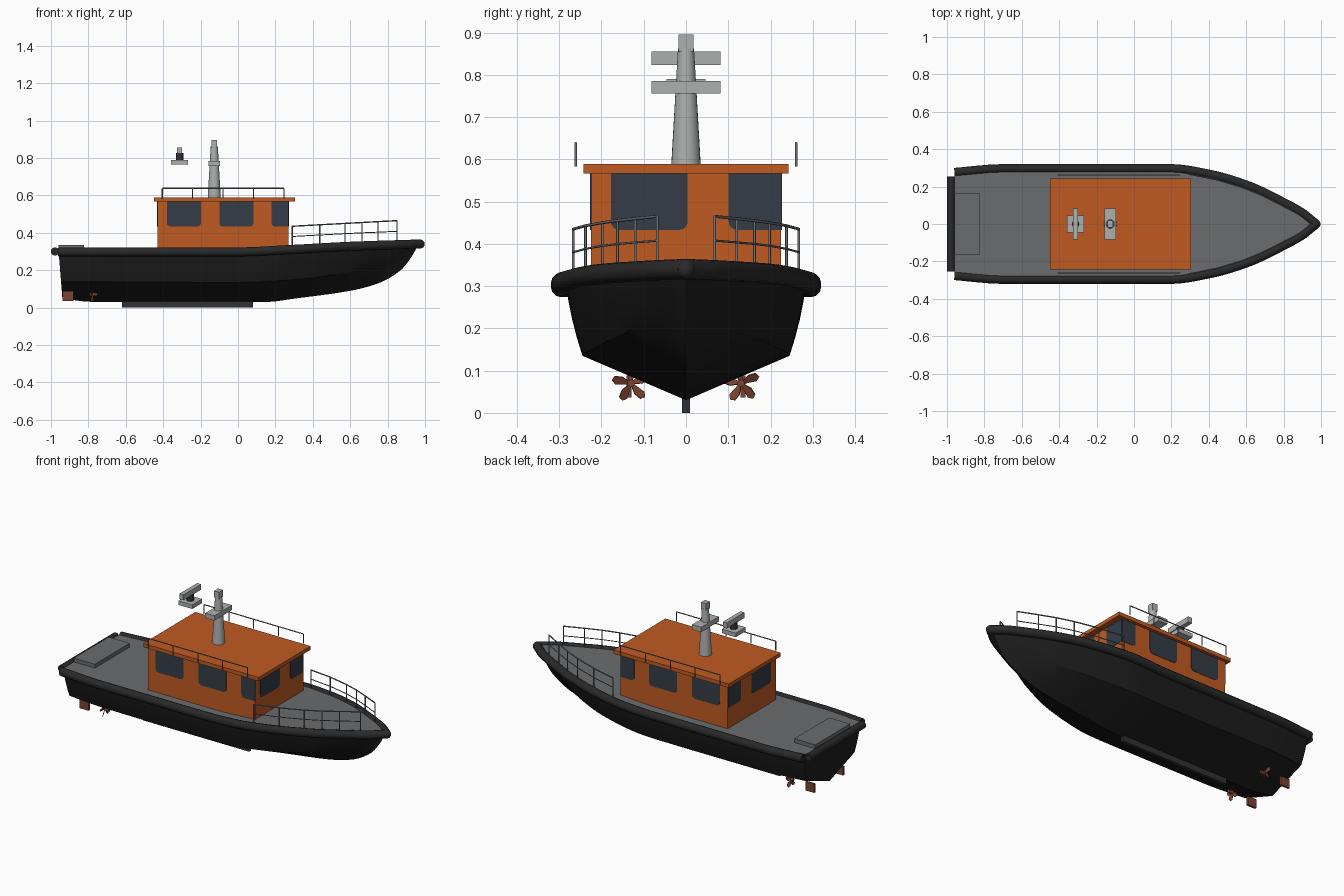
import bpy, bmesh, math
from mathutils import Vector, Matrix

old = bpy.data.objects.get("Cube")
if old:
    bpy.data.objects.remove(old, do_unlink=True)


def material(name, r, g, b):
    m = bpy.data.materials.new(name)
    m.use_nodes = True
    m.diffuse_color = (r, g, b, 1)
    bsdf = m.node_tree.nodes["Principled BSDF"]
    bsdf.inputs["Base Color"].default_value = (r, g, b, 1)
    bsdf.inputs["Roughness"].default_value = 0.6
    return m


BLACK = material("hull black", .012, .012, .012)
RUBBER = material("fender rubber", .022, .022, .022)
KEEL = material("keel grey", .03, .032, .036)
DECK = material("deck grey", .145, .15, .155)
ORANGE = material("cabin orange", .53, .105, .016)
GLASS = material("window glass", .035, .045, .062)
PALE = material("mast grey", .42, .43, .43)
STEEL = material("rail steel", .16, .18, .2)
BRONZE = material("bronze", .2, .055, .03)


def finish(name, bm, mat, smooth=None):
    bmesh.ops.recalc_face_normals(bm, faces=bm.faces)
    me = bpy.data.meshes.new(name)
    bm.to_mesh(me)
    bm.free()
    me.materials.append(mat)
    ob = bpy.data.objects.new(name, me)
    bpy.context.collection.objects.link(ob)
    if smooth:
        bpy.ops.object.select_all(action='DESELECT')
        ob.select_set(True)
        bpy.context.view_layer.objects.active = ob
        bpy.ops.object.shade_smooth_by_angle(angle=math.radians(smooth))
    return ob


def box(name, mat, x0, x1, y0, y1, z0, z1):
    bm = bmesh.new()
    size = Matrix.Diagonal((x1 - x0, y1 - y0, z1 - z0, 1))
    mid = Matrix.Translation(((x0 + x1) / 2, (y0 + y1) / 2, (z0 + z1) / 2))
    bmesh.ops.create_cube(bm, size=1, matrix=mid @ size)
    return finish(name, bm, mat)


def rod(bm, a, b, r0, r1=None, sides=8):
    a, b = Vector(a), Vector(b)
    turn = (b - a).to_track_quat('Z', 'Y').to_matrix().to_4x4()
    bmesh.ops.create_cone(bm, cap_ends=True, segments=sides, radius1=r0,
                          radius2=r0 if r1 is None else r1, depth=(b - a).length,
                          matrix=Matrix.Translation((a + b) / 2) @ turn)


def smooth_table(*pts):
    """Monotone cubic curve through the (x, value) points."""
    n = len(pts)
    s = [(pts[i + 1][1] - pts[i][1]) / (pts[i + 1][0] - pts[i][0]) for i in range(n - 1)]
    t = [s[0]] + [2 * a * b / (a + b) if a * b > 0 else 0 for a, b in zip(s, s[1:])] + [s[-1]]

    def f(x):
        i = 0
        while i < n - 2 and x > pts[i + 1][0]:
            i += 1
        h = pts[i + 1][0] - pts[i][0]
        u = (x - pts[i][0]) / h
        v = 1 - u
        return (pts[i][1] * v * v * (1 + 2 * u) + pts[i + 1][1] * u * u * (1 + 2 * v)
                + h * u * v * (t[i] * v - t[i + 1] * u))
    return f


# Hull lines
STERN, STEM = -.96, .96
beam = smooth_table((STERN, .265), (-.7, .285), (.2, .285), (.4, .256), (.6, .198), (.8, .104), (.9, .048), (STEM, 0))
sheer = smooth_table((STERN, .298), (0, .298), (.3, .312), (.6, .328), (STEM, .34))
chine_y = smooth_table((STERN, .225), (-.7, .245), (.1, .245), (.4, .205), (.6, .145), (.8, .06), (.9, .022), (STEM, 0))
chine_z = smooth_table((STERN, .14), (0, .135), (.3, .15), (.6, .19), (.8, .245), (.9, .29), (STEM, .34))
keel_z = smooth_table((STERN, .052), (-.77, .03), (.15, .03), (.3, .048), (.6, .09), (.75, .13), (.87, .2), (.93, .275), (STEM, .33))


def deck_z(x):
    return sheer(x) + .014


stations = [STERN + (STEM - STERN) * math.sin(i / 48 * math.pi / 2) for i in range(49)]


def section(x):
    """Half section from the keel up to the deck edge."""
    cy, cz, by, dz = chine_y(x), chine_z(x), beam(x), deck_z(x)
    pts = [(0, keel_z(x)), (cy * .5, (keel_z(x) + cz) / 2), (cy, cz)]
    for u in (.25, .5, .75, 1):
        pts.append((cy + (by - cy) * (u + .5 * u * (1 - u)), cz + (dz - cz) * u))
    return pts


# Hull
bm = bmesh.new()
rows = []
for i, x in enumerate(stations):
    half = section(x)
    ring = [(-y, z) for y, z in reversed(half)] + half[1:]
    rake = .08 if i == 0 else 0
    rows.append([bm.verts.new((x + rake * (deck_z(x) - z), y, z)) for y, z in ring])
for r0, r1 in zip(rows, rows[1:]):
    for j in range(len(r0) - 1):
        bm.faces.new((r0[j], r1[j], r1[j + 1], r0[j + 1]))
bm.faces.new(rows[0])
bmesh.ops.remove_doubles(bm, verts=bm.verts, dist=.0005)
finish("hull", bm, BLACK, 25)

# Deck
bm = bmesh.new()
rows = [[bm.verts.new((x, s * beam(x), deck_z(x))) for s in (-1, 1)] for x in stations[:-1]]
for a, b in zip(rows, rows[1:]):
    bm.faces.new((a[0], b[0], b[1], a[1]))
tip = bm.verts.new((STEM, 0, deck_z(STEM)))
bm.faces.new((rows[-1][0], tip, rows[-1][1]))
finish("deck", bm, DECK)
box("deck_hatch", DECK, -.96, -.823, -.163, .163, .3, .335)
box("keel_bar", KEEL, -.62, .08, -.009, .009, 0, .05)

# Fenders around the gunwale and stern
for side, label in ((1, "left"), (-1, "right")):
    bm = bmesh.new()
    rings = []
    path = [Vector((x, side * (beam(x) + .011), sheer(x))) for x in stations[:-1]]
    path.append(Vector((.974, 0, .34)))
    for i, p in enumerate(path):
        d = path[min(i + 1, len(path) - 1)] - path[max(i - 1, 0)]
        out = Vector((-d.y, d.x, 0)).normalized()
        rings.append([bm.verts.new(p + .024 * (out * math.cos(k * math.pi / 6)
                      + Vector((0, 0, math.sin(k * math.pi / 6))))) for k in range(12)])
    for a, b in zip(rings, rings[1:]):
        for k in range(12):
            bm.faces.new((a[k], b[k], b[k - 1], a[k - 1]))
    bm.faces.new(rings[0])
    bm.faces.new(rings[-1])
    finish(label + "_fender", bm, RUBBER, 50)
bm = bmesh.new()
bmesh.ops.create_uvsphere(bm, u_segments=12, v_segments=8, radius=.024, matrix=Matrix.Translation((.974, 0, .34)))
finish("bow_fender", bm, RUBBER, 50)
bm = bmesh.new()
rod(bm, (-.978, -.255, .3), (-.978, .255, .3), .022, sides=16)
finish("stern_fender", bm, RUBBER, 40)

# Cabin and roof
X0, X1, W = -.43, .27, .225
box("cabin", ORANGE, X0, X1, -W, W, .3, .57)
box("cabin_roof", ORANGE, -.45, .305, -.243, .243, .567, .589)


# Windows: thin plates with rounded lower corners, some ending at a cabin corner
def window(name, a, b, limit, place):
    low, high, r = .433, .566, .02
    outline = [(a, high)]
    outline += [(a + r - r * math.cos(k * math.pi / 8), low + r - r * math.sin(k * math.pi / 8)) for k in range(5)]
    if b > limit:
        outline += [(limit, low), (limit, high)]
    else:
        outline += [(b - r + r * math.sin(k * math.pi / 8), low + r - r * math.cos(k * math.pi / 8)) for k in range(5)]
        outline += [(b, high)]
    bm = bmesh.new()
    face = bm.faces.new([bm.verts.new(place(u, z, -.002)) for u, z in outline])
    ext = bmesh.ops.extrude_face_region(bm, geom=[face])
    shift = Vector(place(0, 0, .002)) - Vector(place(0, 0, -.002))
    bmesh.ops.translate(bm, vec=shift, verts=[v for v in ext["geom"] if isinstance(v, bmesh.types.BMVert)])
    finish(name, bm, GLASS)


for s, label in ((-1, "right"), (1, "left")):
    for i in range(3):
        a = -.38 + .28 * i
        window(f"{label}_window_{i + 1}", a, a + .182, X1, lambda u, z, d: (u, s * (W + d), z))
for s, wall, label in ((1, X1, "bow"), (-1, X0, "stern")):
    for i in range(2):
        a = -.178 + .279 * i
        window(f"{label}_window_{i + 1}", a, a + .182, W, lambda u, z, d: (wall + s * d, u, z))

# Mast with crossbar, and radar
bm = bmesh.new()
rod(bm, (-.127, 0, .585), (-.127, 0, .862), .035, .019, 24)
finish("mast", bm, PALE, 40)
box("mast_cap", PALE, -.143, -.111, -.018, .018, .855, .896)
box("mast_crossbar", PALE, -.157, -.097, -.082, .082, .756, .785)
box("radar_base", PALE, -.358, -.267, -.046, .046, .766, .79)
bm = bmesh.new()
rod(bm, (-.312, 0, .788), (-.312, 0, .826), .02, sides=16)
finish("radar_pivot", bm, KEEL, 40)
box("radar_bar", PALE, -.325, -.299, -.082, .082, .823, .855)

# Roof rails and bow rails
for s, label in ((1, "left"), (-1, "right")):
    bm = bmesh.new()
    rod(bm, (-.405, s * .261, .638), (.245, s * .261, .638), .003)
    for i in range(5):
        x = -.405 + .1625 * i
        rod(bm, (x, s * .261, .583), (x, s * .261, .638), .003)
    finish(label + "_roof_rail", bm, STEEL, 50)

    bm = bmesh.new()
    posts = [.29, .437, .572, .663, .749, .85]
    foot = [Vector((x, s * (beam(x) - .01), deck_z(x))) for x in posts]
    top = [Vector((p.x, p.y, .435 + .03 * (p.x - .29) / .56)) for p in foot]
    for a, b in zip(foot, top):
        rod(bm, a, b, .0032)
    for i in range(len(posts) - 1):
        rod(bm, top[i], top[i + 1], .0035)
        rod(bm, (top[i] + foot[i]) / 2, (top[i + 1] + foot[i + 1]) / 2, .0025)
    finish(label + "_bow_rail", bm, STEEL, 50)

# Rudders and five-bladed propellers
for s, label in ((1, "left"), (-1, "right")):
    y = s * .135
    box(label + "_rudder", BRONZE, -.938, -.88, y - .006, y + .006, .036, .088)
    bm = bmesh.new()
    hub = Vector((-.78, s * .13, .07))
    rod(bm, hub - Vector((.014, 0, 0)), hub + Vector((.03, 0, 0)), .009, sides=12)
    for k in range(5):
        spin = Matrix.Rotation(k * math.tau / 5 + .1, 4, 'X')
        twist = Matrix.Rotation(s * .5, 4, 'Z')
        blade = [(-.004, .005), (-.012, .024), (-.009, .042), (.003, .046), (.011, .036), (.006, .016), (.004, .005)]
        sides = [[bm.verts.new(hub + spin @ twist @ Vector((d, u * s, v))) for u, v in blade] for d in (-.0015, .0015)]
        bm.faces.new(sides[0])
        bm.faces.new(sides[1])
        for j in range(len(blade)):
            bm.faces.new((sides[0][j - 1], sides[0][j], sides[1][j], sides[1][j - 1]))
    finish(label + "_propeller", bm, BRONZE)
